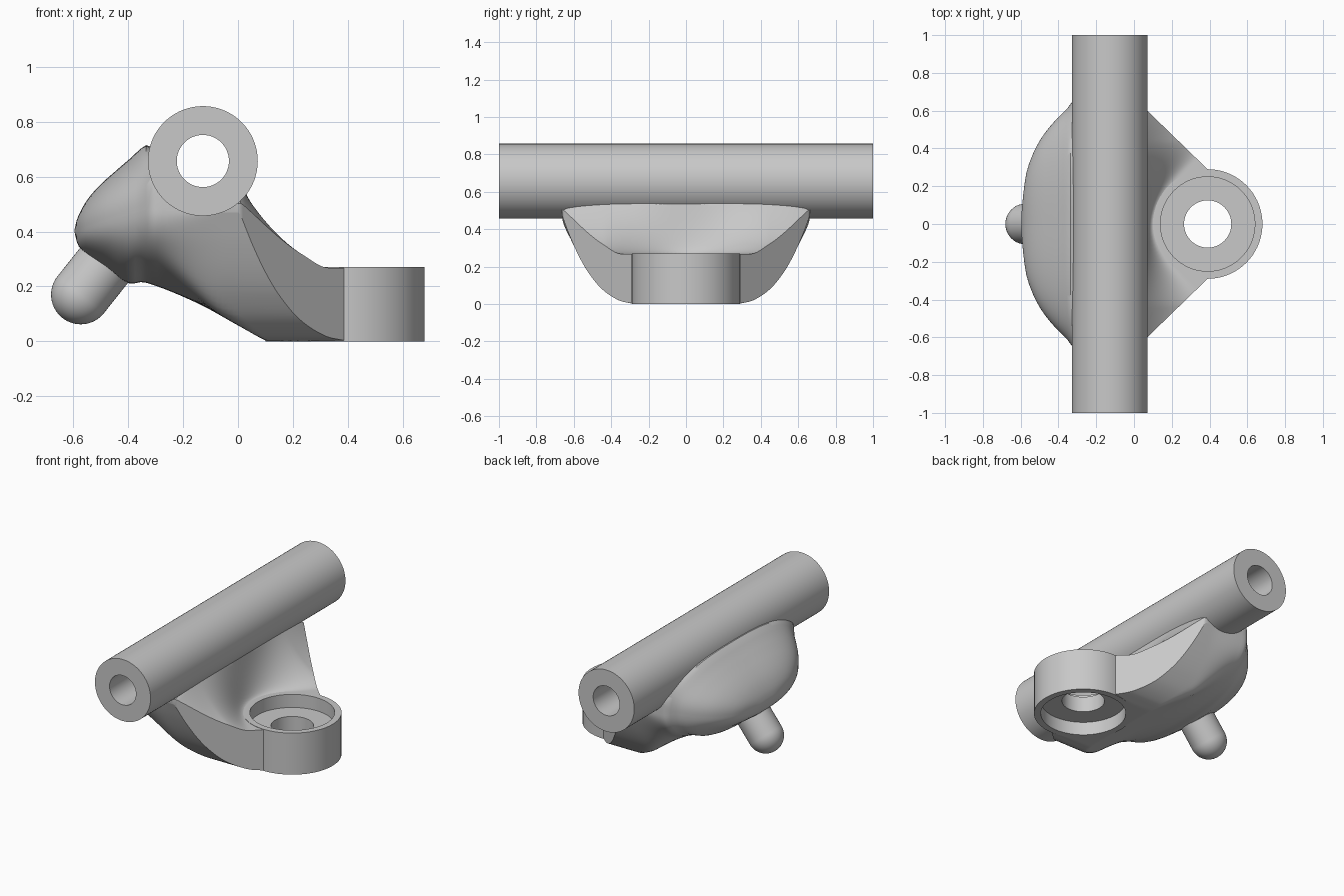
import bpy, bmesh, math
from mathutils import Vector

if "Cube" in bpy.data.objects:
    bpy.data.objects.remove(bpy.data.objects["Cube"])

grey = bpy.data.materials.new("plain grey")
grey.diffuse_color = (0.58, 0.58, 0.58, 1)
grey.use_nodes = True
grey.node_tree.nodes["Principled BSDF"].inputs["Base Color"].default_value = grey.diffuse_color


def finish(name, bm, angle=35):
    bmesh.ops.remove_doubles(bm, verts=bm.verts, dist=1e-5)
    bmesh.ops.recalc_face_normals(bm, faces=bm.faces)
    me = bpy.data.meshes.new(name)
    bm.to_mesh(me)
    bm.free()
    ob = bpy.data.objects.new(name, me)
    bpy.context.collection.objects.link(ob)
    me.materials.append(grey)
    smooth(ob, angle)
    return ob


def smooth(ob, angle):
    bpy.ops.object.select_all(action='DESELECT')
    ob.select_set(True)
    bpy.context.view_layer.objects.active = ob
    bpy.ops.object.shade_smooth_by_angle(angle=math.radians(angle))


def lathe(name, profile, origin, axis=(0, 0, 1), closed=True, n=72):
    """Spin (radius, height) points round an axis."""
    rot = Vector((0, 0, 1)).rotation_difference(Vector(axis)).to_matrix()
    bm = bmesh.new()
    rings = [[bm.verts.new(rot @ Vector((r * math.cos(2 * math.pi * i / n),
                                         r * math.sin(2 * math.pi * i / n), h)) + Vector(origin))
              for i in range(n)] for r, h in profile]
    pairs = list(zip(rings, rings[1:]))
    if closed:
        pairs.append((rings[-1], rings[0]))
    else:
        bm.faces.new(rings[0])
        bm.faces.new(rings[-1])
    for a, b in pairs:
        for i in range(n):
            j = (i + 1) % n
            bm.faces.new((a[i], a[j], b[j], b[i]))
    return finish(name, bm)


def clamp(v):
    return min(max(v, 0), 1)


def curve(pts, x):
    """Smooth interpolation through (x, value) points."""
    if x <= pts[0][0]:
        return pts[0][1]
    if x >= pts[-1][0]:
        return pts[-1][1]
    k = next(i for i in range(len(pts) - 1) if x <= pts[i + 1][0])

    def slope(i):
        a, b = pts[max(i - 1, 0)], pts[min(i + 1, len(pts) - 1)]
        return (b[1] - a[1]) / (b[0] - a[0])
    (x0, y0), (x1, y1) = pts[k], pts[k + 1]
    h = x1 - x0
    t = (x - x0) / h
    return ((2*t**3 - 3*t*t + 1) * y0 + (t**3 - 2*t*t + t) * h * slope(k)
            + (3*t*t - 2*t**3) * y1 + (t**3 - t*t) * h * slope(k + 1))


# Cross tube
lathe("cross_tube", [(0.2, -1), (0.2, 1), (0.095, 1), (0.095, -1)], (-0.128, 0, 0.657), (0, 1, 0))

# Round socket with a recess above and below a pierced web
lathe("socket_ring", [(0.29, 0), (0.29, 0.27), (0.25, 0.27), (0.25, 0.185), (0.125, 0.185),
                      (0.125, 0.085), (0.25, 0.085), (0.25, 0)], (0.39, 0, 0))

# Round-ended peg
R = 0.108
dome = [(R * math.sin(a) + 1e-4, -R * math.cos(a)) for a in [math.pi / 2 * i / 14 for i in range(15)]]
lathe("peg", dome + [(R, 0.3)], (-0.573, 0, 0.17), (0.62, 0, 0.78), closed=False, n=48)

# Arm body: cross-sections along x
TOP = [(-0.595, 0.41), (-0.585, 0.45), (-0.55, 0.515), (-0.5, 0.572), (-0.45, 0.617), (-0.4, 0.66),
       (-0.325, 0.718), (-0.3, 0.675), (-0.28, 0.63), (-0.22, 0.55), (-0.13, 0.52), (-0.05, 0.53), (0, 0.54)]
BOTTOM = [(-0.595, 0.395), (-0.585, 0.355), (-0.565, 0.33), (-0.48, 0.27), (-0.4, 0.212),
          (-0.34, 0.215), (-0.15, 0.14), (0, 0.058), (0.09, 0.008), (0.11, 0.001), (0.39, 0.001)]
WIDTH = [(-0.595, 0.06), (-0.585, 0.17), (-0.57, 0.27), (-0.54, 0.36), (-0.5, 0.44), (-0.45, 0.51),
         (-0.4, 0.565), (-0.35, 0.615), (-0.32, 0.655), (-0.28, 0.662), (-0.05, 0.662)]
FLANK = [(0, -0.1), (0.2, -0.03), (0.28, 0), (0.36, 0.02), (0.45, 0.08), (0.52, 0.165),
         (0.57, 0.25), (0.62, 0.36), (0.662, 0.47)]


def saddle(x, y):
    """Concave slope rising from the socket rim to the tube."""
    rim = 0.39 - 0.29 * max(0, 1 - (y / 0.44) ** 2) ** 1.6
    t = min(max(rim - x, 0) / (rim - 0.03), 1.05)
    return 0.268 + (0.272 - 0.06 * (y / 0.66) ** 4) * t * t


def section(x, m=40):
    w = curve(WIDTH, x) if x < 0 else min(0.662, 0.6 - 0.97 * (x - 0.07))
    zt, zb = curve(TOP, x), curve(BOTTOM, x)
    left = clamp((-0.25 - x) / 0.08)
    belly = clamp((-0.05 - x) / 0.28)
    belly = belly * belly * (3 - 2 * belly)
    mid = 0.40 + 0.08 * min((x + 0.595) / 0.265, 1)
    k = 0.1 * clamp((0.1 - x) / 0.35) + 1e-4
    upper, lower = [], []
    for i in range(-m, m + 1):
        s = math.sin(math.pi / 2 * i / m)
        y = w * s
        if x > 0:
            top = saddle(x, y)
        else:
            dome_z = mid + (zt - mid) * max(0, 1 - abs(s) ** 2.7) ** (1 / 2.7)
            top = zt + (dome_z - zt) * left
        # flank of the arm, turning into a rounded belly at the back
        f = curve(FLANK, abs(s) * 0.662 if x < -0.05 else abs(y))
        h = max(k - abs(zb - f), 0) / k
        low = max(zb, f) + h * h * k / 4
        round_z = mid - (mid - zb) * max(0, 1 - abs(s) ** 2.2) ** (1 / 2.2)
        low += (round_z - low) * belly
        upper.append((x, y, max(top, low + 0.002)))
        lower.append((x, y, low))
    return upper + lower[::-1]


xs = ([-0.595, -0.592, -0.588, -0.58, -0.57] + [-0.555 + 0.02 * i for i in range(28)]
      + [0.002 + 0.008 * i for i in range(48)] + [0.387])
bm = bmesh.new()
loops = [[bm.verts.new(p) for p in section(x)] for x in xs]
for a, b in zip(loops, loops[1:]):
    for i in range(len(a)):
        j = (i + 1) % len(a)
        bm.faces.new((a[i], a[j], b[j], b[i]))
bm.faces.new(loops[0])
bm.faces.new(loops[-1])
body = finish("arm_body", bm)

# Clearance for the socket
cutter = lathe("socket_clearance", [(0.28, -0.2), (0.28, 0.9)], (0.39, 0, 0), closed=False)
cutter.hide_render = True
cutter.hide_viewport = True
cut = body.modifiers.new("clearance", 'BOOLEAN')
cut.operation = 'DIFFERENCE'
cut.solver = 'EXACT'
cut.object = cutter
bpy.context.view_layer.objects.active = body
bpy.ops.object.modifier_apply(modifier=cut.name)
smooth(body, 40)
